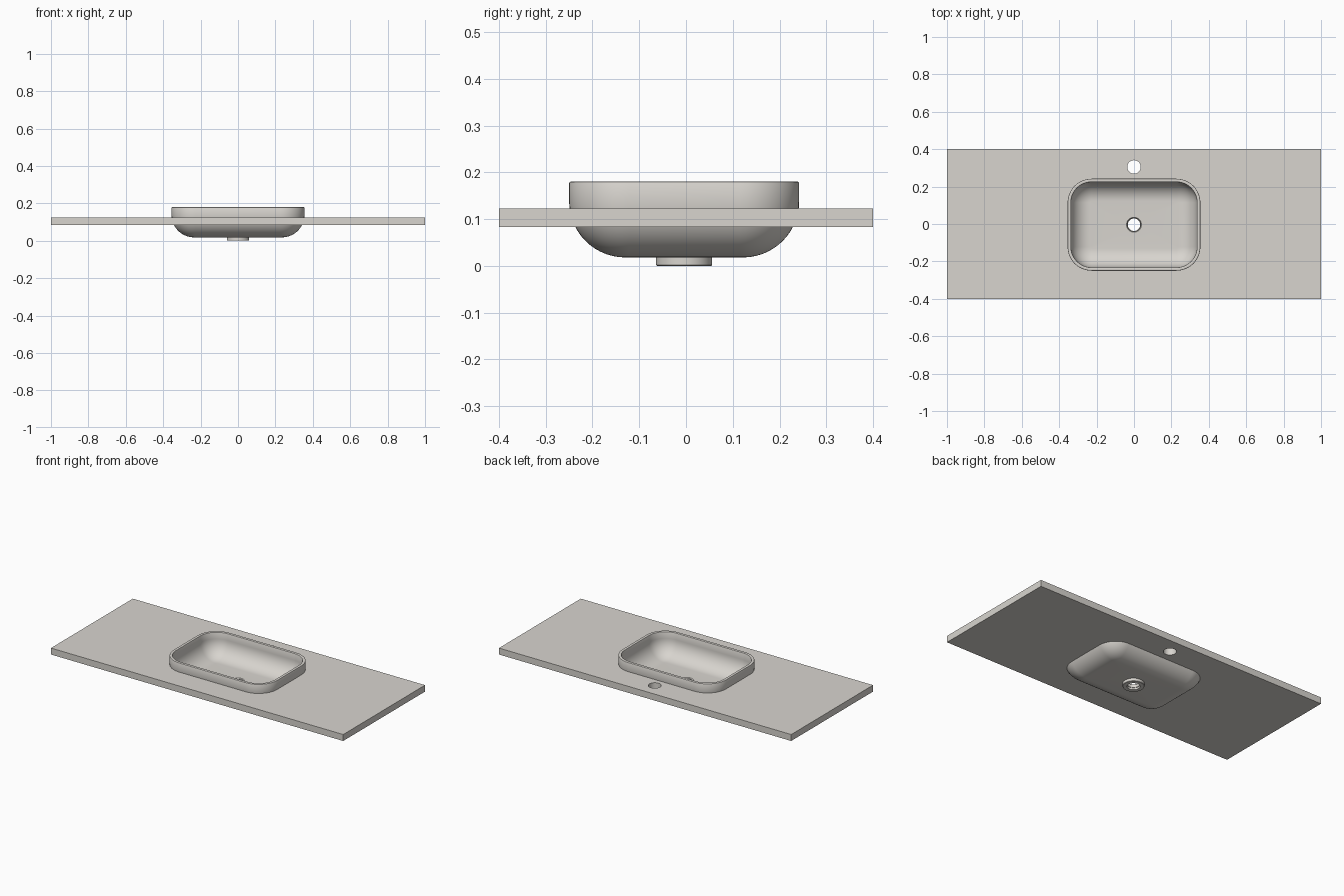
import bpy, bmesh, math

if "Cube" in bpy.data.objects:
    bpy.data.objects.remove(bpy.data.objects["Cube"])

K = 12                      # segments per rounded corner
CY = -0.004                 # basin centre in y
HX, HY, R = 0.355, 0.246, 0.128   # basin half sizes and plan corner radius

stone = bpy.data.materials.new("warm_light_grey")
stone.diffuse_color = (0.69, 0.665, 0.625, 1)
stone.use_nodes = True
stone.node_tree.nodes["Principled BSDF"].inputs["Base Color"].default_value = stone.diffuse_color


def rounded(off):
    """Rounded rectangle, inset by off."""
    r = R - off
    pts = []
    for q, (sx, sy) in enumerate([(1, 1), (-1, 1), (-1, -1), (1, -1)]):
        for i in range(K + 1):
            a = math.pi / 2 * (q + i / K)
            pts.append((sx * (HX - R) + r * math.cos(a),
                        CY + sy * (HY - R) + r * math.sin(a)))
    return pts


def circle(r, cy=CY):
    n = 4 * (K + 1)
    return [(r * math.cos(2 * math.pi * (i + 0.5) / n),
             cy + r * math.sin(2 * math.pi * (i + 0.5) / n)) for i in range(n)]


def finish(name, mesh):
    ob = bpy.data.objects.new(name, mesh)
    bpy.context.collection.objects.link(ob)
    mesh.materials.clear()
    mesh.materials.append(stone)
    bpy.ops.object.select_all(action='DESELECT')
    ob.select_set(True)
    bpy.context.view_layer.objects.active = ob
    bpy.ops.object.shade_smooth_by_angle(angle=math.radians(30))
    return ob


def loft(name, loops):
    """Skin a closed chain of (outline, z) loops."""
    bm = bmesh.new()
    rings = [[bm.verts.new((x, y, z)) for x, y in pts] for pts, z in loops]
    for a, b in zip(rings, rings[1:] + rings[:1]):
        n = len(a)
        for i in range(n):
            j = (i + 1) % n
            bm.faces.new((a[i], a[j], b[j], b[i]))
    bmesh.ops.recalc_face_normals(bm, faces=bm.faces)
    me = bpy.data.meshes.new(name)
    bm.to_mesh(me)
    bm.free()
    return finish(name, me)


# Basin: outer shell up, over the rim, and down the inside
S, T, ZC, F = 14, 0.018, 0.138, 0.12
loops = [(circle(0.036), 0.018)]
for i in range(S + 1):
    a = math.pi / 2 * i / S
    loops.append((rounded(F - F * math.sin(a)), ZC - F * math.cos(a)))
loops += [(rounded(0), 0.177), (rounded(0.001), 0.179), (rounded(0.003), 0.18),
          (rounded(T - 0.003), 0.18), (rounded(T - 0.001), 0.179), (rounded(T), 0.177)]
for i in range(S, -1, -1):
    a = math.pi / 2 * i / S
    r = F - T
    loops.append((rounded(F - r * math.sin(a)), ZC - r * math.cos(a)))
loops += [(circle(0.040), 0.036), (circle(0.036), 0.032)]
loft("basin", loops)

# Drain collar: short tube under the bowl, with a narrow seat
loft("drain_collar", [(circle(0.036), 0.0), (circle(0.058), 0.0), (circle(0.06), 0.002),
                      (circle(0.06), 0.019), (circle(0.033), 0.019), (circle(0.033), 0.012),
                      (circle(0.036), 0.012)])

# Countertop: slab with basin cut-out and tap hole
cu = bpy.data.curves.new("countertop_outline", 'CURVE')
cu.dimensions = '2D'
cu.fill_mode = 'BOTH'
cu.extrude = 0.02
for pts in ([(-1, -0.4), (1, -0.4), (1, 0.4), (-1, 0.4)], rounded(0.016), circle(0.036, 0.305)):
    sp = cu.splines.new('POLY')
    sp.points.add(len(pts) - 1)
    for p, (x, y) in zip(sp.points, pts):
        p.co = (x, y, 0, 1)
    sp.use_cyclic_u = True
tmp = bpy.data.objects.new("countertop_outline", cu)
bpy.context.collection.objects.link(tmp)
bpy.context.view_layer.update()
dg = bpy.context.evaluated_depsgraph_get()
me = bpy.data.meshes.new_from_object(tmp.evaluated_get(dg))
bpy.data.objects.remove(tmp)
bm = bmesh.new()
bm.from_mesh(me)
bmesh.ops.remove_doubles(bm, verts=bm.verts, dist=1e-5)
bmesh.ops.translate(bm, verts=bm.verts, vec=(0, 0, 0.103))
bmesh.ops.recalc_face_normals(bm, faces=bm.faces)
bm.to_mesh(me)
bm.free()
finish("countertop", me)
